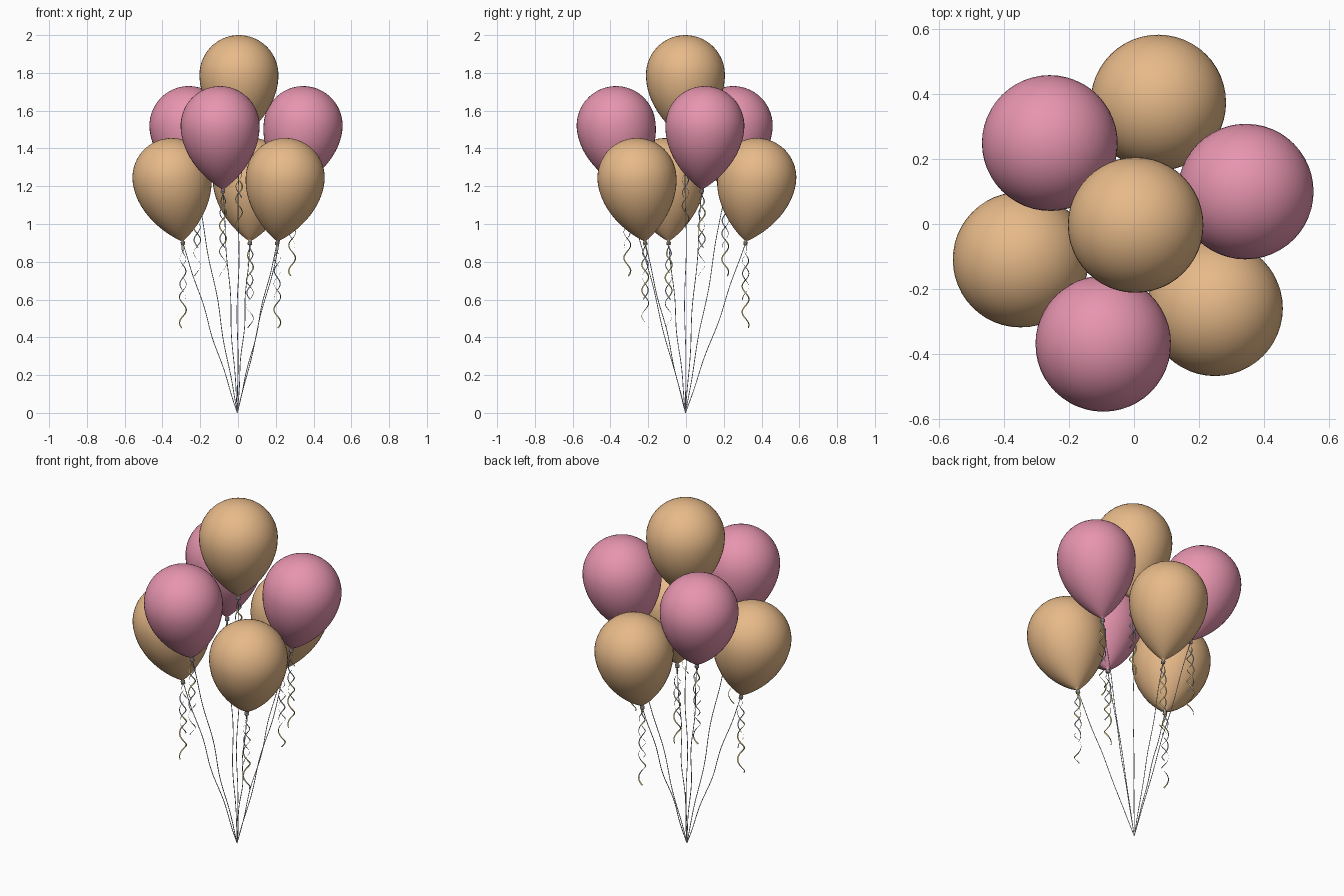
import bpy, bmesh, math, random
from mathutils import Vector, Matrix

if "Cube" in bpy.data.objects:
    bpy.data.objects.remove(bpy.data.objects["Cube"])

random.seed(4)


def material(name, rgb):
    m = bpy.data.materials.new(name)
    m.diffuse_color = (*rgb, 1)
    m.use_nodes = True
    m.node_tree.nodes["Principled BSDF"].inputs["Base Color"].default_value = m.diffuse_color
    return m


TAN = material("tan", (0.80, 0.49, 0.25))
PINK = material("pink", (0.80, 0.30, 0.43))
SILVER = material("silver string", (0.56, 0.58, 0.62))
BLUE = material("blue grey ribbon", (0.36, 0.45, 0.62))
GOLD = material("gold ribbon", (0.62, 0.52, 0.20))

R, DROP = 0.209, 0.342   # balloon radius, widest point down to the neck


def balloon_profile():
    pts = []
    for i in range(15):                      # round crown
        a = math.pi / 2 * (1 - i / 14)
        pts.append((R * math.cos(a), 0.21 * math.sin(a)))
    for i in range(1, 21):                   # tapering lower half
        u = math.sin(math.pi / 2 * i / 20 * 0.89)
        pts.append((R * (1 - u * u) ** 0.88, -DROP * u))
    # pinched neck and flared lip
    for r, d in [(0.007, 0.001), (0.009, 0.006), (0.007, 0.011), (0.012, 0.019), (0.0, 0.017)]:
        pts.append((r, -DROP - d))
    return pts


def make_balloon(name, matrix, mat, seg=48):
    bm = bmesh.new()
    rings = []
    for r, z in balloon_profile():
        if r < 1e-5:
            rings.append([bm.verts.new((0, 0, z))])
        else:
            rings.append([bm.verts.new((r * math.cos(2 * math.pi * k / seg),
                                        r * math.sin(2 * math.pi * k / seg), z)) for k in range(seg)])
    for a, b in zip(rings, rings[1:]):
        for k in range(seg):
            n = (k + 1) % seg
            if len(a) == 1:
                bm.faces.new((a[0], b[k], b[n]))
            elif len(b) == 1:
                bm.faces.new((a[k], b[0], a[n]))
            else:
                bm.faces.new((a[k], b[k], b[n], a[n]))
    bmesh.ops.recalc_face_normals(bm, faces=bm.faces)
    for f in bm.faces:
        f.smooth = True
    me = bpy.data.meshes.new(name)
    bm.to_mesh(me)
    bm.free()
    me.materials.append(mat)
    ob = bpy.data.objects.new(name, me)
    ob.matrix_world = matrix
    bpy.context.collection.objects.link(ob)


def make_strand(name, pts, mat, radius=0.0, width=0.0):
    # round cord when a radius is given, flat ribbon when a width is given
    cu = bpy.data.curves.new(name, 'CURVE')
    cu.dimensions = '3D'
    cu.bevel_depth = radius
    cu.bevel_resolution = 1
    cu.extrude = width / 2
    sp = cu.splines.new('POLY')
    sp.points.add(len(pts) - 1)
    for i, (p, co) in enumerate(zip(sp.points, pts)):
        p.co = (*co, 1)
        p.tilt = 0.12 * i if width else 0
    cu.materials.append(mat)
    ob = bpy.data.objects.new(name, cu)
    bpy.context.collection.objects.link(ob)
    bpy.ops.object.select_all(action='DESELECT')
    ob.select_set(True)
    bpy.context.view_layer.objects.active = ob
    bpy.ops.object.convert(target='MESH')


def curl(neck, length, turns, phase, amp):
    pts = []
    for i in range(61):
        t = i / 60
        a = phase + 2 * math.pi * turns * t
        k = amp * min(1, t * 5)
        pts.append(neck + Vector((k * math.cos(a), k * math.sin(a), -length * t)))
    return pts


# x, y, z of each balloon's widest point, and its colour
BALLOONS = [
    (0.005, -0.003, 1.79, TAN),
    (-0.26, 0.25, 1.52, PINK), (0.345, 0.10, 1.52, PINK), (-0.095, -0.37, 1.52, PINK),
    (0.075, 0.375, 1.245, TAN), (-0.35, -0.11, 1.245, TAN), (0.25, -0.26, 1.245, TAN),
]

for i, (x, y, z, mat) in enumerate(BALLOONS):
    # outer balloons lean outward by ten degrees
    out = Vector((x, y, 0))
    axis = Vector((0, 0, 1))
    rot = Matrix.Identity(4)
    if out.length > 0.1:
        rot = Matrix.Rotation(math.radians(10), 4, axis.cross(out).normalized())
    mtx = Matrix.Translation((x, y, z)) @ rot
    make_balloon(f"balloon_{i}", mtx, mat)
    neck = mtx @ Vector((0, 0, -DROP - 0.009))

    # silver string wound round the neck
    wind = [mtx @ Vector((0.009 * math.cos(a), 0.009 * math.sin(a), -DROP - 0.003 - 0.0022 * a / math.pi))
            for a in [2 * math.pi * k / 10 for k in range(31)]]
    make_strand(f"neck_tie_{i}", wind, SILVER, radius=0.003)

    # gently wavy string down to the gathering point
    ph = random.uniform(0, 6.28)
    string = []
    for k in range(41):
        t = k / 40
        w = 0.005 * math.sin(math.pi * t)
        p = neck.lerp(Vector((-0.004, -0.003, 0.0)), t)
        string.append(p + Vector((w * math.sin(ph + 15 * t), w * math.cos(ph + 13 * t), 0)))
    make_strand(f"string_{i}", string, SILVER, radius=0.002)

    # hanging curled ribbon tails
    make_strand(f"gold_curl_{i}", curl(neck, 0.45, 3.3, ph, 0.018), GOLD, width=0.007)
    make_strand(f"blue_curl_{i}", curl(neck, 0.30, 2.2, ph + math.pi, 0.016), BLUE, width=0.006)
